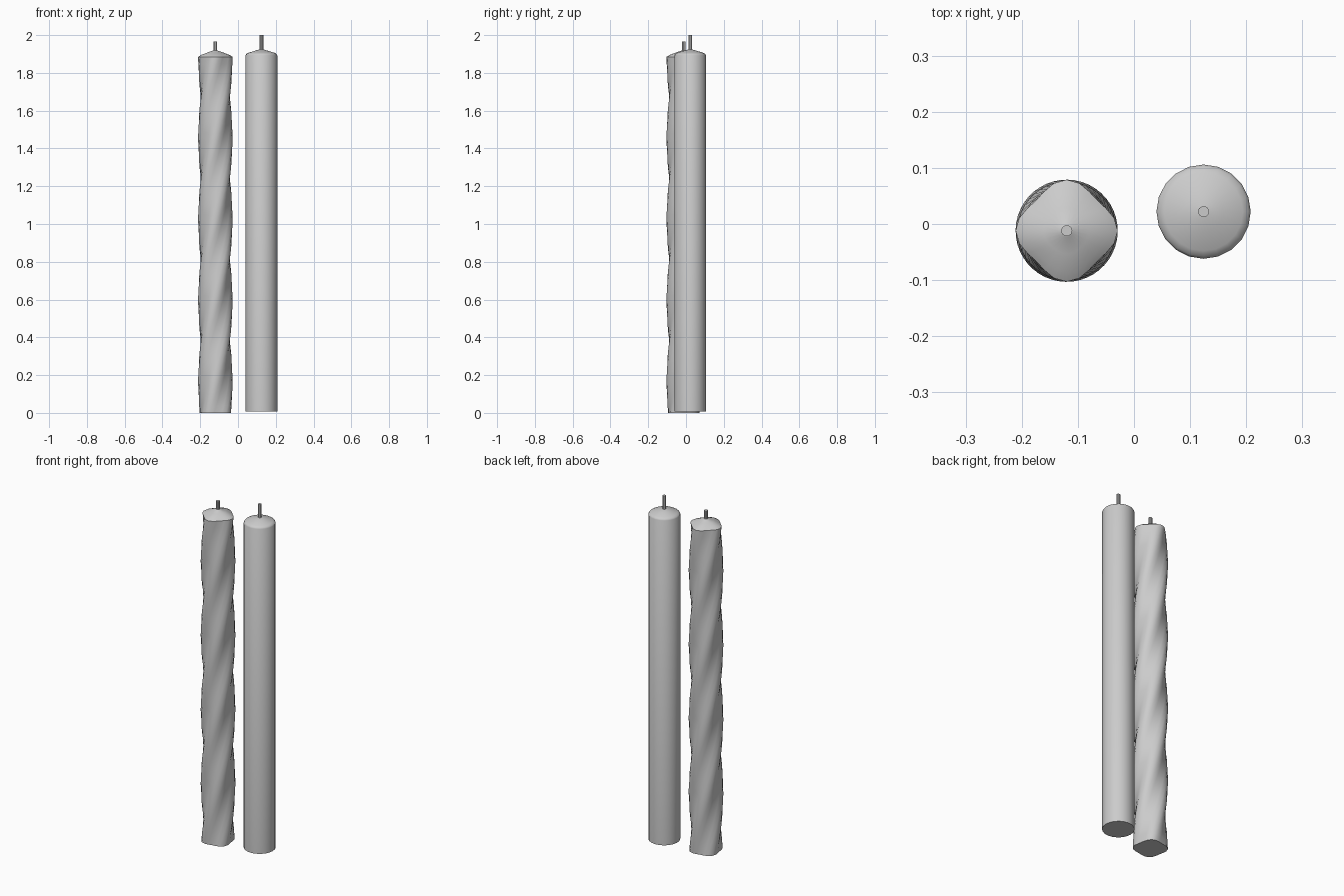
import bpy, bmesh
from math import cos, sin, tau, radians

if "Cube" in bpy.data.objects:
    bpy.data.objects.remove(bpy.data.objects["Cube"])


def loft(name, center, rings, sides, radius_fn=None):
    """Skin a stack of (z, radius, lobe strength) rings, closed at both ends."""
    bm = bmesh.new()
    loops = []
    for z, r, lobe in rings:
        loop = []
        for i in range(sides):
            a = tau * i / sides
            k = radius_fn(a, z) * lobe if radius_fn else 0
            twist = TWIST * (z - TOP) if radius_fn else 0
            loop.append(bm.verts.new((center[0] + (r + k) * cos(a + twist),
                                      center[1] + (r + k) * sin(a + twist), z)))
        loops.append(loop)
    for lo, hi in zip(loops, loops[1:]):
        for i in range(sides):
            j = (i + 1) % sides
            bm.faces.new((lo[i], lo[j], hi[j], hi[i]))
    bm.faces.new(loops[0][::-1])
    bm.faces.new(loops[-1])
    mesh = bpy.data.meshes.new(name)
    bm.to_mesh(mesh)
    bm.free()
    ob = bpy.data.objects.new(name, mesh)
    bpy.context.collection.objects.link(ob)
    bpy.ops.object.select_all(action='DESELECT')
    ob.select_set(True)
    bpy.context.view_layer.objects.active = ob
    bpy.ops.object.shade_smooth_by_angle(angle=radians(35))
    return ob


TOP = 1.885
TWIST = tau / 1.72          # four ridges, repeating every 0.43 in height


def ridges(a, z):
    return 0.007 * cos(4 * a)


LEFT, RIGHT = (-0.12, -0.012), (0.124, 0.022)

# twisted candle: fluted shaft, then a shallow cone top
steps = 48
shaft = [(TOP * i / steps, 0.084, 1) for i in range(steps + 1)]
cap = [(1.895, 0.070, 0.7), (1.908, 0.040, 0.2), (1.918, 0.012, 0), (1.922, 0.006, 0)]
loft("twisted_candle", LEFT, shaft + cap, 24, ridges)
loft("twisted_candle_wick", LEFT, [(1.90, 0.010, 0), (1.967, 0.010, 0)], 10)

# plain candle: straight shaft with a rounded shoulder
plain = [(0.008, 0.084, 0), (1.893, 0.084, 0), (1.900, 0.080, 0), (1.906, 0.070, 0),
         (1.917, 0.035, 0), (1.924, 0.010, 0)]
loft("plain_candle", RIGHT, plain, 20)
loft("plain_candle_wick", RIGHT, [(1.90, 0.010, 0), (2.0, 0.010, 0)], 10)
